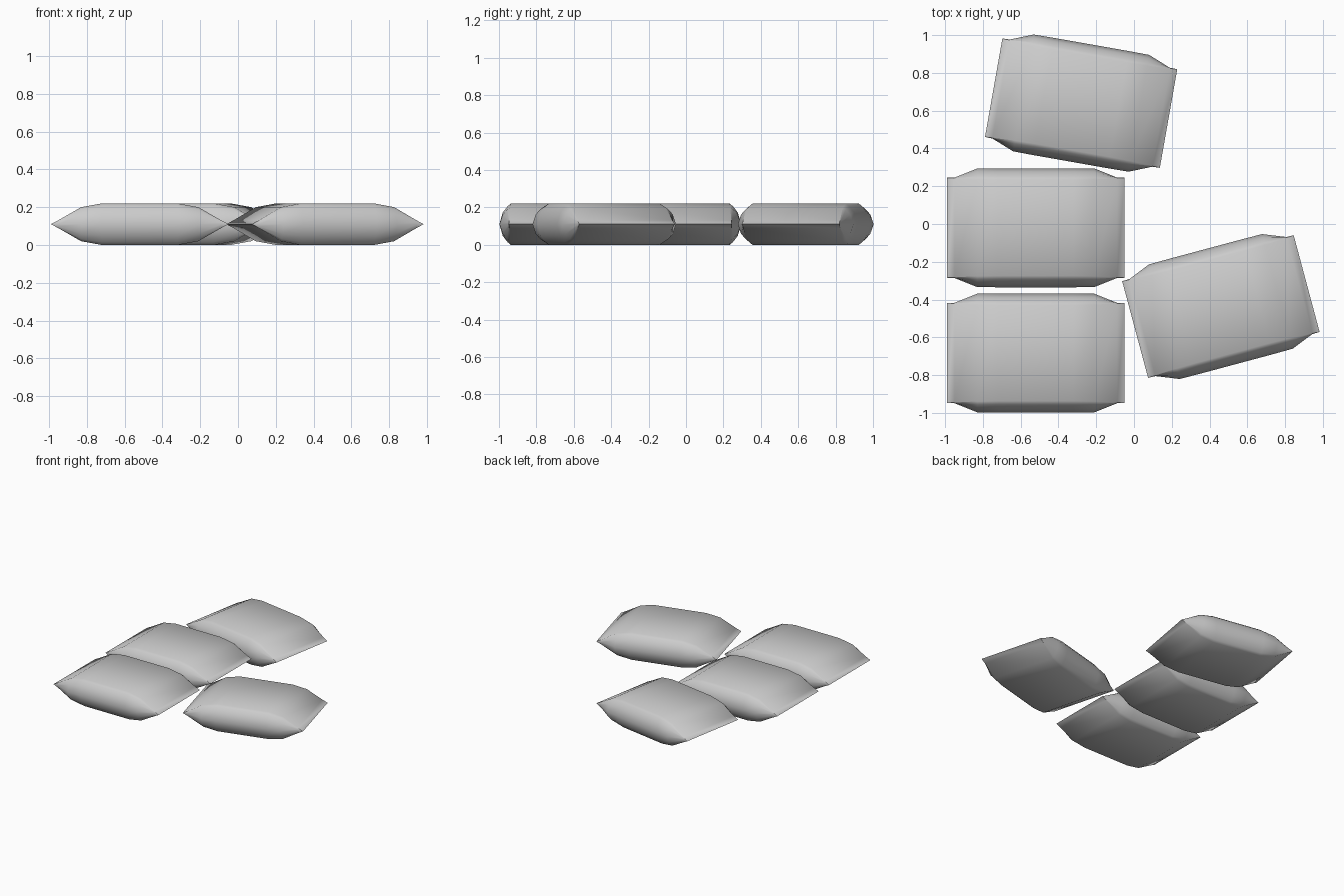
import bpy, bmesh
from math import radians

if "Cube" in bpy.data.objects:
    bpy.data.objects.remove(bpy.data.objects["Cube"])

# Half of the lengthwise profile: x, half thickness, top crease y, side bulge y
HALF = [(0.47, 0.0, 0.265, 0.265), (0.43, 0.021, 0.262, 0.266),
        (0.31, 0.090, 0.256, 0.314), (0.20, 0.110, 0.254, 0.315)]
STATIONS = [(-x, h, e, m) for x, h, e, m in HALF] + HALF[::-1]
# Side gusset curve: (fraction from crease to bulge, fraction of thickness)
GUSSET = [(0, 1), (0.28, 0.87), (0.70, 0.57), (1, 0), (0.70, -0.57), (0.28, -0.87), (0, -1)]


def pillow(name, x, y, angle):
    bm = bmesh.new()
    rings = []
    for px, h, e, m in STATIONS:
        side = [(e + (m - e) * a, h * b) for a, b in GUSSET]
        section = side + [(-sy, sz) for sy, sz in reversed(side)]
        rings.append([bm.verts.new((px, sy, sz)) for sy, sz in section])
    for r0, r1 in zip(rings, rings[1:]):
        n = len(r0)
        for i in range(n):
            j = (i + 1) % n
            bm.faces.new((r0[i], r0[j], r1[j], r1[i]))
    # Pinch both ends into flat sealed edges
    bmesh.ops.remove_doubles(bm, verts=bm.verts[:], dist=0.0005)
    bmesh.ops.recalc_face_normals(bm, faces=bm.faces[:])
    me = bpy.data.meshes.new(name)
    bm.to_mesh(me)
    bm.free()
    ob = bpy.data.objects.new(name, me)
    bpy.context.collection.objects.link(ob)
    ob.location = (x, y, 0.11)
    ob.rotation_euler.z = radians(angle)
    bpy.ops.object.select_all(action='DESELECT')
    ob.select_set(True)
    bpy.context.view_layer.objects.active = ob
    bpy.ops.object.shade_smooth_by_angle(angle=radians(40))


# Four pillow-shaped sacks lying flat
pillow("sack_front_left", -0.52, -0.683, 0)
pillow("sack_middle_left", -0.52, -0.02, 0)
pillow("sack_back", -0.28, 0.64, -10)
pillow("sack_right", 0.46, -0.437, 15)
